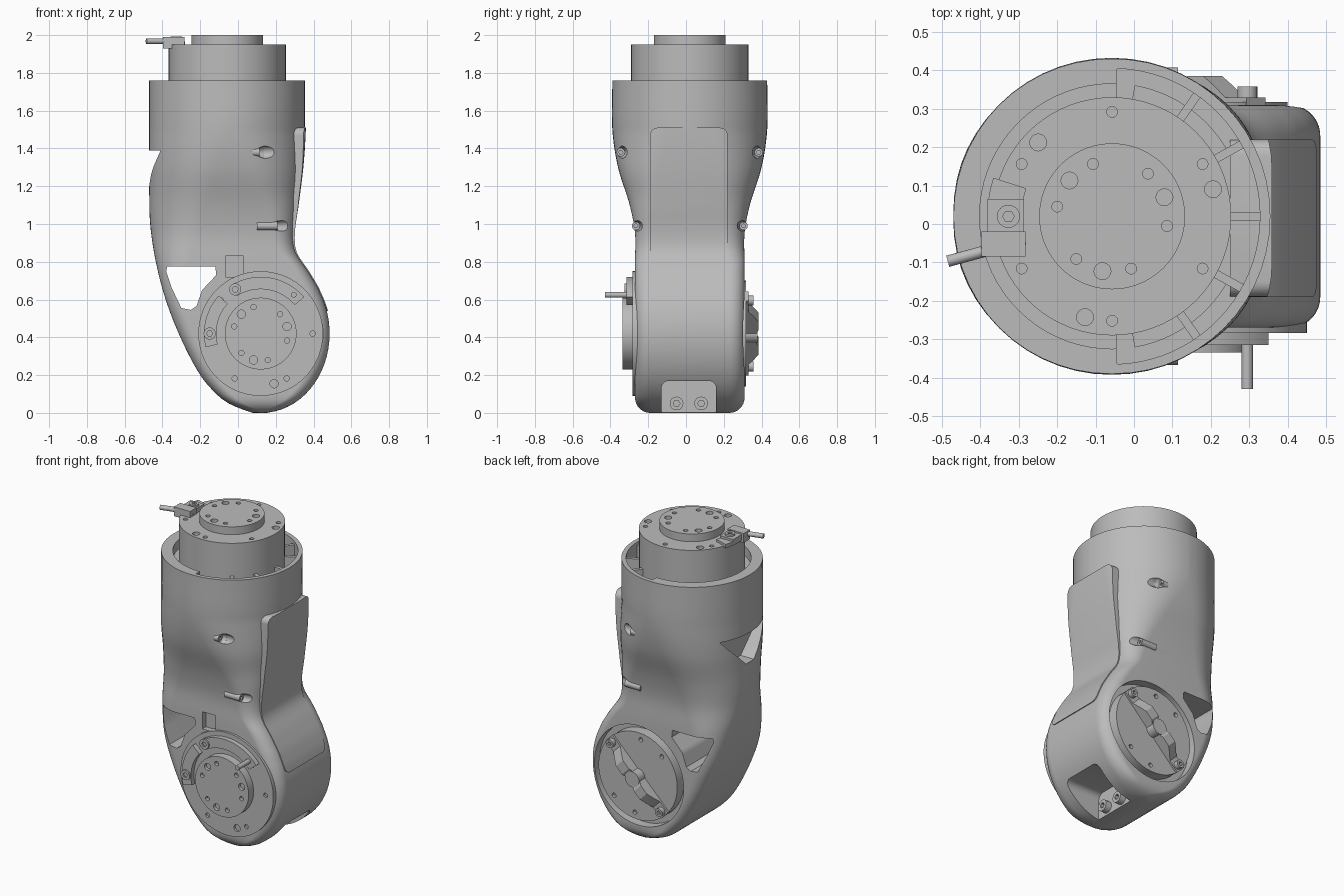
import bpy, bmesh
from math import sin, cos, pi, radians, sqrt
from mathutils import Vector

if "Cube" in bpy.data.objects:
    bpy.data.objects.remove(bpy.data.objects["Cube"], do_unlink=True)

grey = bpy.data.materials.new("light grey metal")
grey.use_nodes = True
grey.diffuse_color = (0.5, 0.5, 0.5, 1)
grey.node_tree.nodes["Principled BSDF"].inputs["Base Color"].default_value = grey.diffuse_color


# ---- helpers
def finish(name, bm):
    bmesh.ops.recalc_face_normals(bm, faces=bm.faces)
    mesh = bpy.data.meshes.new(name)
    bm.to_mesh(mesh)
    bm.free()
    mesh.materials.append(grey)
    ob = bpy.data.objects.new(name, mesh)
    bpy.context.collection.objects.link(ob)
    return ob


def add_prism(bm, pts, frame, w0, w1):
    rings = [[bm.verts.new(frame(u, v, w)) for u, v in pts] for w in (w0, w1)]
    for ring in rings:
        bm.faces.new(ring)
    n = len(pts)
    for i in range(n):
        j = (i + 1) % n
        bm.faces.new((rings[0][i], rings[0][j], rings[1][j], rings[1][i]))


def prism(name, pts, frame, w0, w1):
    bm = bmesh.new()
    add_prism(bm, pts, frame, w0, w1)
    return finish(name, bm)


def circle(r, u=0, v=0, n=48):
    return [(u + r * cos(2 * pi * i / n), v + r * sin(2 * pi * i / n)) for i in range(n)]


def sector(r0, r1, a0, a1, n=16):
    angles = [radians(a0 + (a1 - a0) * i / n) for i in range(n + 1)]
    return [(r1 * cos(a), r1 * sin(a)) for a in angles] + [(r0 * cos(a), r0 * sin(a)) for a in reversed(angles)]


def rect(u0, u1, v0, v1):
    return [(u0, v0), (u1, v0), (u1, v1), (u0, v1)]


def rounded(u0, u1, v0, v1, r):
    return [(cu + r * cos(radians(a)), cv + r * sin(radians(a)))
            for cu, cv, s in ((u1 - r, v1 - r, 0), (u0 + r, v1 - r, 90), (u0 + r, v0 + r, 180), (u1 - r, v0 + r, 270))
            for a in range(s, s + 91, 15)]


def boolean(ob, tool, op="DIFFERENCE"):
    mod = ob.modifiers.new("cut", "BOOLEAN")
    mod.object, mod.operation, mod.solver = tool, op, "EXACT"
    bpy.context.view_layer.objects.active = ob
    bpy.ops.object.modifier_apply(modifier=mod.name)
    bpy.data.objects.remove(tool, do_unlink=True)


def cut(ob, pts, frame, w0, w1):
    boolean(ob, prism("cutter", pts, frame, w0, w1))


def ease(table, z):
    """Smooth curve through (z, value) pairs."""
    z = min(max(z, table[0][0]), table[-1][0])
    slope = lambda i, j: (table[j][1] - table[i][1]) / (table[j][0] - table[i][0])
    last = len(table) - 1
    k = next(i for i in range(last) if z <= table[i + 1][0])
    h = table[k + 1][0] - table[k][0]
    t = (z - table[k][0]) / h
    m0, m1 = slope(max(k - 1, 0), k + 1), slope(k, min(k + 2, last))
    return ((2*t**3 - 3*t*t + 1) * table[k][1] + (t**3 - 2*t*t + t) * h * m0
            + (3*t*t - 2*t**3) * table[k + 1][1] + (t**3 - t*t) * h * m1)


# ---- frames: (u, v) lie on the face, w is the depth axis
CY = 0.02
world_y = lambda u, v, w: (u, w, v)
world_x = lambda u, v, w: (w, u, v)
top = lambda u, v, w: (u - 0.057, v + CY, w)
joint = lambda u, v, w: (u + 0.12, w, v + 0.42)

# ---- arm housing: rounded sections stacked in z
LEFT = [(0, .08), (.02, .02), (.05, -.05), (.1, -.115), (.2, -.2), (.4, -.305), (.6, -.383),
        (.8, -.435), (1, -.465), (1.2, -.47), (1.76, -.47)]
RIGHT = [(.65, .43), (.75, .37), (.85, .305), (.95, .295), (1.1, .315), (1.3, .34), (1.5, .353), (1.76, .355)]
HALF = [(.8, .29), (.95, .29), (1.1, .318), (1.3, .38), (1.5, .41), (1.76, .41)]
ROUND_L = [(.4, .08), (.6, .1), (.8, .18), (1, .27), (1.5, .41), (1.76, .41)]
ROUND_R = [(.8, .08), (1, .14), (1.2, .26), (1.5, .41), (1.76, .41)]


def section(z, grow, roundness):
    x0 = ease(LEFT, z)
    x1 = ease(RIGHT, z) if z > .65 else .125 + .36 * sqrt(max(.006, 1 - ((z - .42) / .42) ** 2))
    half = ease(HALF, z)
    if z < .08:
        half -= .08 - sqrt(.0064 - (.08 - z) ** 2)
    x0, x1, half = x0 - grow, x1 + grow, half + grow
    limit = .995 * min(half, (x1 - x0) / 2)
    ring = []
    for quarter, (sx, sy) in enumerate(((1, 1), (-1, 1), (-1, -1), (1, -1))):
        r = min(limit, ease(ROUND_R if sx > 0 else ROUND_L, z) * roundness)
        cx = x1 - r if sx > 0 else x0 + r
        for i in range(15):
            a = (quarter + i / 14) * pi / 2
            ring.append((cx + r * cos(a), CY + sy * (half - r) + r * sin(a), z))
    return ring


def housing(name, grow=0, roundness=1):
    heights = [.42 * (1 - cos(pi / 2 * i / 16)) for i in range(16)] + [.42 + 1.34 * i / 50 for i in range(51)]
    bm = bmesh.new()
    rings = [[bm.verts.new(p) for p in section(z, grow, roundness)] for z in heights]
    for a, b in zip(rings, rings[1:]):
        for i in range(len(a)):
            j = (i + 1) % len(a)
            bm.faces.new((a[i], a[j], b[j], b[i]))
    bm.faces.new(rings[0])
    bm.faces.new(rings[-1])
    return finish(name, bm)


body = housing("arm_housing")
cut(body, circle(.345, n=72), top, 1.7, 1.9)                                 # ring gap at the collar
cut(body, sector(.2, .385, -88, 88, 40), top, 1.48, 1.9)                     # ribbed hollow
cut(body, sector(.2, .345, -80, 80, 40), top, 1.25, 1.6)
cut(body, [(-.2, 1.39), (.24, 1.39), (.2, 1.34), (.06, 1.2), (-.02, 1.2), (-.16, 1.34)], world_x, -.6, -.375)
cut(body, [(-.375, .775), (-.12, .775), (-.115, .73), (-.19, .65), (-.22, .565), (-.25, .545),
           (-.3, .555), (-.35, .66), (-.38, .75)], world_y, -.6, .6)          # side window
cut(body, rect(-.065, .03, .72, .83), world_y, -.5, -.235)                   # cable slot
cut(body, circle(.32, n=64), joint, .25, .5)                                 # rear joint recess
cut(body, rounded(-.13, .16, -.2, .17, .04), world_x, .16, .7)               # lower bolt pocket

# ---- tapered pockets for the cover screws
screws = [(y, z, x, length) for z, x, length, d in ((1.38, .04, .1, .365), (.99, .06, .2, .285))
          for y in (CY - d, CY + d)]
for y, z, x, length in screws:
    taper = lambda u, v, w: (w, y + u * (w - x) / length, z + v * (w - x) / length)
    cut(body, circle(.034, n=24), taper, x + .005, x + length)
    cut(body, circle(.0338, y, z, 24), world_x, x + length - .002, .6)

# ---- cover panel, flatter than the housing behind it
panel = housing("cover_panel", .006, .7)
boolean(panel, prism("cutter", rounded(-.19, .22, .54, 1.51, .04), world_x, .25, .7), "INTERSECT")

# ---- ribs inside the open half of the rim
for k, angle in enumerate((-55, -29, 0, 29, 55)):
    a = radians(angle)
    turned = lambda u, v, w: top(u * cos(a) - v * sin(a), u * sin(a) + v * cos(a), w)
    prism(f"rim_rib_{k + 1}", rect(.3, .39, -.011, .011), turned, 1.45, 1.74)


# ---- actuator: stepped discs with drilled bolt circles
def drilled(name, frame, radius, w0, w1, holes):
    disc = prism(name, circle(radius, n=72), frame, w0, w1)
    bm = bmesh.new()
    for dist, angle, r in holes:
        a = radians(angle)
        add_prism(bm, circle(r, dist * cos(a), dist * sin(a), 16), frame, w1 - .02, w1 + .02)
    boolean(disc, finish("cutter", bm))


def bolt_circle(dist, big, small):
    return [(dist, b, .022) for b in big] + [(dist, s, .014) for s in small]


def triplets(start):
    big = [start + 120 * i for i in range(3)]
    return bolt_circle(.145, big, [b + s for b in big for s in (-30, 30)])


drilled("top_collar", top, .31, 1.2, 1.95, bolt_circle(.272, (15, 135, 255), range(30, 390, 60)))
drilled("top_flange", top, .19, 1.94, 2, triplets(20))
drilled("front_joint_ring", joint, .33, -.2, -.284, bolt_circle(.275, [285], (0, 240, 300, 140)))
drilled("front_joint_flange", joint, .19, -.25, -.335, triplets(15))
drilled("rear_joint_disc", joint, .28, .2, .318, bolt_circle(.24, (), (135, 315, 95, 275)))


# ---- hex socket screws
def screw(name, frame, u, v, w0, w1, r):
    head = prism(name, circle(r, u, v, 24), frame, w0, w1)
    step = (w1 - w0) * .5
    cut(head, circle(r * .5, u, v, 6), frame, w1 - step, w1 + step)


for k, (y, z, x, length) in enumerate(screws):
    screw(f"cover_screw_{k + 1}", world_x, y, z, x + .04, x + length * .75, .022)
for k, y in enumerate((-.05, .08)):
    screw(f"lower_bolt_{k + 1}", world_x, y, .05, .15, .2, .036)

# ---- cable clamps on the front joint
prism("upper_clamp", sector(.235, .3, 40, 122), joint, -.27, -.315)
prism("side_clamp", sector(.235, .3, 138, 194), joint, -.27, -.315)
for k, angle in enumerate((120, 180)):
    a = radians(angle)
    screw(f"clamp_screw_{k + 1}", joint, .27 * cos(a), .27 * sin(a), -.3, -.325, .032)
prism("front_cable", circle(.015, .175, .205, 16), joint, -.29, -.43)

# ---- cable clamp on the collar
prism("collar_clamp", sector(.235, .325, 162, 198), top, 1.94, 1.965)
prism("clamp_block", rect(-.34, -.225, -.105, -.04), top, 1.93, 1.99)
prism("clamp_lug", rect(-.325, -.23, -.04, .045), top, 1.95, 1.98)
screw("collar_screw", top, -.27, 0, 1.96, 1.992, .03)
along = Vector((-.125, -.034, 0))
across = Vector((along.y, -along.x, 0)).normalized()
prism("collar_cable", circle(.015, n=16),
      lambda u, v, w: Vector((-.36, -.063, 1.968)) + across * u + Vector((0, 0, v)) + along * w, 0, 1)

# ---- rear strap with raised middle, laid diagonally
c = sqrt(.5)
diagonal = lambda u, v, w: joint((u - w) * c, (u + w) * c, v)
strap = [(-.28, .31), (-.28, .33), (-.2, .33), (-.16, .36), (-.12, .385), (-.06, .385), (-.04, .372)]
outline = strap + [(-u, v) for u, v in reversed(strap)]
prism("rear_strap", outline, diagonal, -.035, .035)
prism("strap_hub", circle(.05, n=32), joint, .31, .378)
for k, side in enumerate((-1, 1)):
    screw(f"strap_bolt_{k + 1}", joint, side * .175, side * .175, .32, .358, .026)

# ---- soft shading with crisp edges
for ob in bpy.context.collection.objects:
    ob.select_set(ob.type == "MESH")
bpy.context.view_layer.objects.active = body
bpy.ops.object.shade_smooth_by_angle(angle=radians(32))
